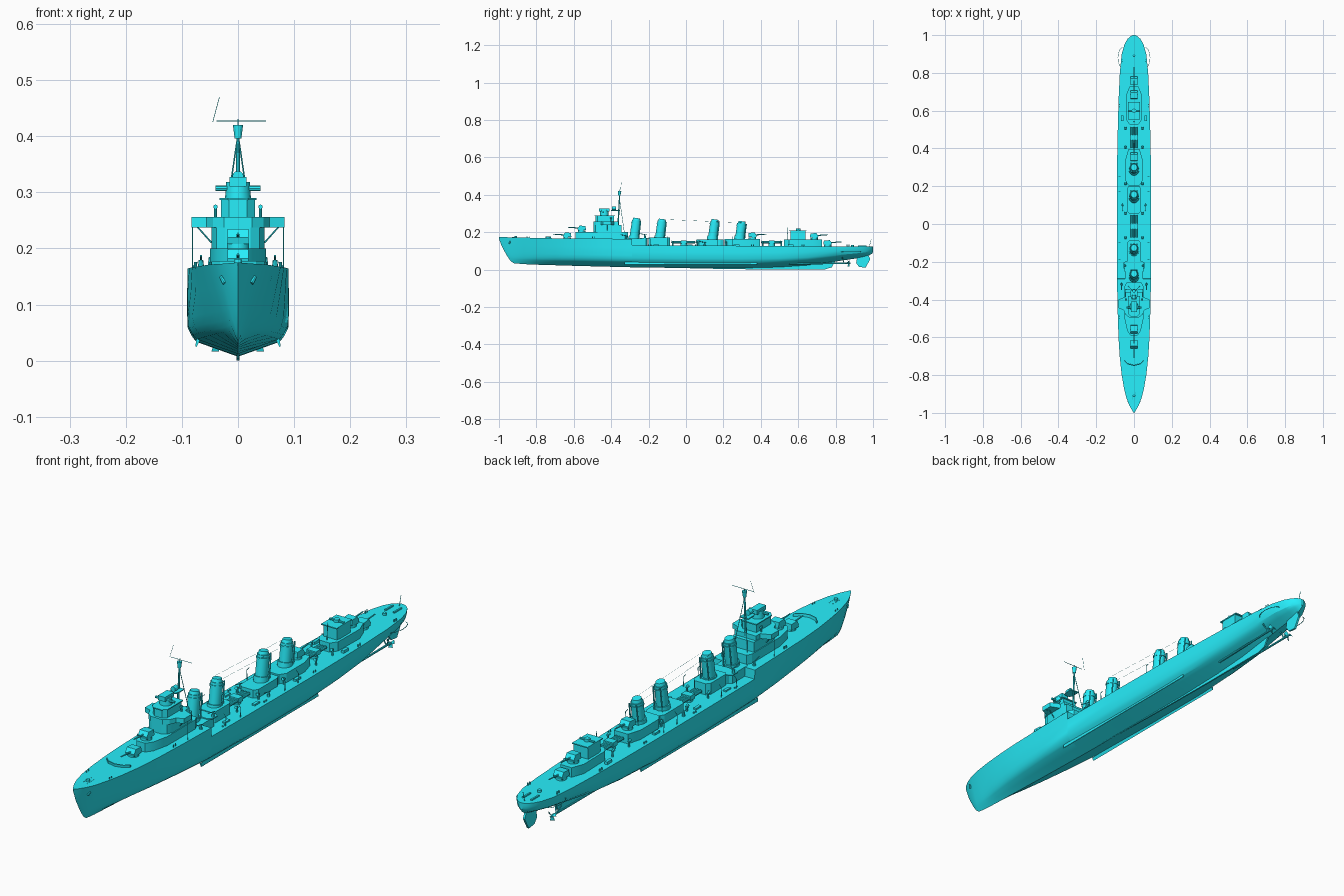
import bpy, bmesh, math
from mathutils import Vector

paint = bpy.data.materials.new("teal_paint")
paint.diffuse_color = (0.02, 0.86, 0.97, 1)


def finish(name, bm):
    bmesh.ops.recalc_face_normals(bm, faces=bm.faces)
    me = bpy.data.meshes.new(name)
    bm.to_mesh(me)
    bm.free()
    me.materials.append(paint)
    ob = bpy.data.objects.new(name, me)
    bpy.context.collection.objects.link(ob)
    return ob


def loft(name, rings):
    bm = bmesh.new()
    vr = [[bm.verts.new(p) for p in r] for r in rings]
    n = len(vr[0])
    for a, b in zip(vr, vr[1:]):
        for i in range(n):
            bm.faces.new((a[i], a[(i + 1) % n], b[(i + 1) % n], b[i]))
    bm.faces.new(vr[0])
    bm.faces.new(vr[-1])
    return finish(name, bm)


def house(name, half, z0, z1):
    """Symmetric deckhouse from a half outline of (x, y), front to back."""
    o = half + [(-x, y) for x, y in reversed(half)]
    return loft(name, [[(x, y, z) for x, y in o] for z in (z0, z1)])


def box(name, x0, x1, y0, y1, z0, z1):
    o = [(x0, y0), (x1, y0), (x1, y1), (x0, y1)]
    return loft(name, [[(x, y, z) for x, y in o] for z in (z0, z1)])


def plate(name, yz, x0, x1):
    return loft(name, [[(x, y, z) for y, z in yz] for x in (x0, x1)])


def rod(name, p, q, r, r2=None, n=8, sx=1.0):
    p, q = Vector(p), Vector(q)
    d = (q - p).normalized()
    u = d.cross(Vector((0, 1, 0) if abs(d.y) < 0.9 else (1, 0, 0))).normalized()
    v = d.cross(u)
    angs = [2 * math.pi * i / n for i in range(n)]
    return loft(name, [[c + (u * math.cos(a) * sx + v * math.sin(a)) * k for a in angs]
                       for c, k in ((p, r), (q, r if r2 is None else r2))])


# Hull: y, half breadth, keel z, deck z, V-ness
stations = [(-1, .001, .165, .175, 1), (-.985, .011, .125, .174, 1), (-.96, .025, .078, .173, 1),
            (-.94, .033, .048, .172, .97), (-.922, .040, .034, .172, .93), (-.87, .053, .029, .171, .82),
            (-.8, .065, .026, .169, .65), (-.7, .076, .023, .167, .45), (-.6, .082, .020, .166, .3),
            (-.45, .087, .016, .165, .12), (-.29, .090, .012, .164, 0), (-.288, .090, .012, .130, 0),
            (0, .091, .008, .129, 0), (.3, .090, .007, .127, 0), (.5, .086, .012, .125, 0),
            (.65, .082, .022, .124, .05), (.8, .075, .043, .123, .1), (.9, .065, .058, .123, .1),
            (.95, .051, .067, .123, .1), (.98, .034, .076, .123, .1), (.994, .019, .085, .123, .1),
            (1, .006, .092, .123, .1)]
rings = []
for y, w, kz, dz, k in stations:
    half = []
    for s in (0, .09, .17, .22, .3, .42, .7, 1):
        z = kz + s * (dz - kz)
        u = min(1, (z - kz) / min(.06, .8 * (dz - kz)))
        full = .84 * u / .45 if u < .45 else .84 + .16 * math.sin((u - .45) / .55 * math.pi / 2)
        half.append((w * ((1 - k) * full + k * s ** .85), y, z))
    rings.append(half + [(-x, a, z) for x, a, z in reversed(half[1:])])
loft("hull", rings)
plate("skeg", [(-.3, .014), (.2, .003), (.45, 0), (.74, 0), (.78, .012), (.8, .05), (.3, .02)], -.003, .003)
plate("rudder", [(.915, .066), (.91, .035), (.925, .014), (.96, .010), (.985, .055), (.975, .078)], -.004, .004)

# Bilge keels, shafts, struts, propellers, guards
for s in (-1, 1):
    loft("bilge_keel", [[(s * x, y, z) for x, z in ((.068, .036), (.074, .024), (.076, .026), (.074, .040))]
                        for y in (-.33, .38)])
    rod("shaft", (s * .036, .55, .030), (s * .040, .865, .034), .004)
    for dx in (-.012, .016):
        rod("shaft_strut", (s * .04, .845, .034), (s * (.04 + dx), .835, .066), .0025, n=6)
    rod("propeller_hub", (s * .04, .86, .034), (s * .04, .882, .034), .006, .002)
    for i in range(3):
        a = i * 2 * math.pi / 3 + .5
        c, d = math.cos(a), math.sin(a)
        loft("propeller_blade", [[(s * .04 + c * r - d * t, y + e, .034 + d * r + c * t)
             for r, t, y in ((.004, -.003, .866), (.018, -.007, .864), (.018, .007, .872), (.004, .003, .874))]
            for e in (0, .0015)])
    arc = [(s * (.058 + .027 * math.sin(t * math.pi / 8)), .88 - .055 * math.cos(t * math.pi / 8), .095)
           for t in range(9)]
    for p, q in zip(arc, arc[1:]):
        rod("propeller_guard", p, q, .0012, n=6)
    # Anchors and chains, bollards
    rod("anchor", (s * .024, -.945, .138), (s * .031, -.94, .150), .0045, .003)
    rod("anchor_chain", (s * .010, -.93, .172), (s * .008, -.88, .1712), .001, n=6)
    for y in (-.85, -.5, -.2, .05, .35, .62, .86):
        dz = .166 if y < -.29 else .124
        w = {-.85: .049, .86: .062}.get(y, .076)
        for e in (0, .012):
            rod("bollard", (s * w, y + e, dz), (s * w, y + e, dz + .010), .0025)


def gun(y, z, d):
    """Shielded single gun; d = -1 points to the bow, 1 to the stern."""
    rod("gun_base", (0, y, z - .003), (0, y, z + .006), .020, n=16)
    prof = [(.020, .005), (.023, .016), (.012, .032), (-.020, .030), (-.022, .008)]
    plate("gun_shield", [(y + d * a, z + b) for a, b in prof], -.019, .019)
    rod("gun_barrel", (0, y + d * .015, z + .019), (0, y + d * .075, z + .023), .0032, .0022)


# Fore deck fittings
rod("capstan", (0, -.91, .17), (0, -.91, .180), .007, n=12)
for s in (-1, 1):
    loft("breakwater", [[(x * s, y, z) for y, z in ((yy, .165), (yy + .004, .165), (yy + .002, .178), (yy - .002, .178))]
                        for x, yy in ((0, -.75), (.032, -.742), (.050, -.725))])
gun(-.635, .166, -1)
gun(-.557, .203, -1)

# Bridge
house("bridge_base", [(.018, -.59), (.036, -.565), (.050, -.50), (.050, -.33), (.040, -.31)], .16, .2)
house("bridge_tower", [(.022, -.495), (.038, -.485), (.047, -.46), (.047, -.345)], .2, .238)
house("bridge_wings", [(.025, -.495), (.045, -.48), (.056, -.455), (.083, -.445), (.083, -.40), (.045, -.385),
                       (.045, -.36)], .237, .256)
house("wheelhouse", [(.016, -.485), (.030, -.472), (.030, -.385)], .256, .286)
house("wheelhouse_roof", [(.018, -.49), (.033, -.474), (.033, -.38)], .286, .29)
rod("director", (0, -.437, .29), (0, -.437, .318), .023, .021, 16)
box("director_top", -.015, .015, -.465, -.41, .31, .327)
rod("rangefinder", (-.040, -.442, .307), (.040, -.442, .307), .005)
for s in (-1, 1):
    rod("wing_support", (s * .081, -.42, .163), (s * .081, -.42, .24), .0012, n=6)
    rod("wing_brace", (s * .047, -.42, .21), (s * .072, -.42, .238), .0014, n=6)
    rod("signal_lamp", (s * .040, -.40, .256), (s * .040, -.40, .272), .003)
    rod("signal_lamp_head", (s * .040, -.405, .274), (s * .040, -.395, .274), .004, n=10)

# Tripod mast
rod("mast", (0, -.365, .2), (0, -.355, .40), .004, .003)
rod("crow_nest", (0, -.356, .396), (0, -.355, .42), .006, .009, 12)
rod("topmast", (0, -.355, .42), (0, -.352, .430), .0012)
rod("yard", (-.038, -.355, .427), (.05, -.355, .427), .001, n=6)
rod("gaff", (-.045, -.35, .425), (-.033, -.345, .47), .0006, n=5)
house("searchlight_platform", [(.012, -.40), (.018, -.385), (.018, -.352)], .314, .318)
rod("searchlight", (0, -.395, .328), (0, -.375, .328), .010, n=12)
for s in (-1, 1):
    rod("mast_leg", (s * .030, -.33, .2), (s * .002, -.357, .39), .0013, n=6)

# Funnels: y at mid height, base z, top z
for y, z0, z1 in ((-.272, .13, .275), (-.135, .13, .27), (.148, .13, .268), (.293, .13, .258)):
    at = lambda z: (0, y + .14 * (z - .21), z)
    rod("funnel", at(z0), at(z1 - .012), .025, .024, 20, .9)
    rod("funnel_band", at(z1 - .028), at(z1 - .022), .0265, None, 20, .9)
    rod("funnel_cap", at(z1 - .012), at(z1), .021, .018, 20, .9)
    rod("funnel_skirt", at(z0), at(z0 + .048), .031, .029, 20, .9)
    for s in (-1, 1):
        rod("steam_pipe", (s * .017, y + .018, z0 + .02), (s * .015, y + .030, z1 - .015), .003, n=6)

# Deckhouses under the funnels
house("fore_funnel_house", [(.048, -.31), (.048, -.215), (.036, -.205)], .125, .165)
house("gun_platform", [(.040, -.245), (.056, -.235), (.056, -.205), (.040, -.195)], .165, .169)
house("second_funnel_house", [(.030, -.2), (.036, -.19), (.036, -.1), (.024, -.085)], .125, .172)
house("third_funnel_house", [(.026, .055), (.038, .07), (.038, .185), (.030, .2)], .124, .16)
house("fourth_funnel_house", [(.030, .205), (.046, .23), (.046, .34), (.030, .395)], .122, .163)
gun(.355, .166, 1)

# Light guns beside the funnels
for x, y, z in ((.048, -.22, .169), (.066, -.32, .163), (.06, .1, .127)):
    for s in (-1, 1):
        rod("light_gun_mount", (s * x, y, z), (s * x, y, z + .016), .006, .004)
        rod("light_gun_barrel", (s * x, y + .01, z + .016), (s * x, y - .03, z + .024), .0018, n=6)

# Triple torpedo tubes
for y, r in ((-.012, .06), (.458, .055)):
    rod("tube_turntable", (0, y, .122), (0, y, .139), .017, n=16)
    for x in (-.0125, 0, .0125):
        rod("torpedo_tube", (x, y - r, .146), (x, y + r, .146), .006, n=10)
    box("tube_saddle", -.02, .02, y - .014, y + .014, .138, .156)

# Ventilators, lockers, davits along the main deck
for s in (-1, 1):
    for y in (-.07, .06, .215, .41, .51):
        rod("ventilator", (s * .045, y, .123), (s * .045, y, .146), .004)
        rod("ventilator_cowl", (s * .045, y + .004, .146), (s * .045, y - .008, .149), .004, .006)
    for y in (-.16, .02, .27, .56):
        box("deck_locker", s * .062 - .006, s * .062 + .006, y - .015, y + .015, .122, .135)
    for y in (-.19, -.1, .17, .25):
        rod("davit", (s * .080, y, .125), (s * .082, y, .165), .0014, n=6)
        rod("davit_arm", (s * .082, y, .165), (s * .072, y, .176), .0012, n=6)

# Aft superstructure and guns
house("aft_house", [(.022, .525), (.040, .55), (.042, .68), (.024, .728)], .12, .16)
house("aft_control", [(.028, .56), (.031, .575), (.031, .638)], .16, .205)
house("aft_control_roof", [(.033, .552), (.033, .645)], .205, .209)
rod("aft_rangefinder", (-.03, .60, .212), (.03, .60, .212), .004)
rod("aft_director", (0, .60, .209), (0, .60, .219), .011, n=12)
gun(.685, .163, 1)
gun(.757, .125, 1)
rod("aft_pole", (0, .54, .16), (0, .545, .225), .0014)
rod("flagstaff", (0, .98, .123), (0, .99, .16), .0012, n=6)
rod("aft_capstan", (0, .89, .122), (0, .89, .132), .007, n=12)
for s in (-1, 1):
    box("depth_charge_rack", s * .018 - .003, s * .018 + .003, .92, .965, .122, .128)
    rod("wire_aerial", (s * .018, -.115, .268), (s * .018, .30, .25), .0004, n=4)

# Smooth shading with sharp edges kept
bpy.ops.object.select_all(action='SELECT')
bpy.context.view_layer.objects.active = bpy.data.objects["hull"]
bpy.ops.object.shade_smooth_by_angle(angle=math.radians(25))
